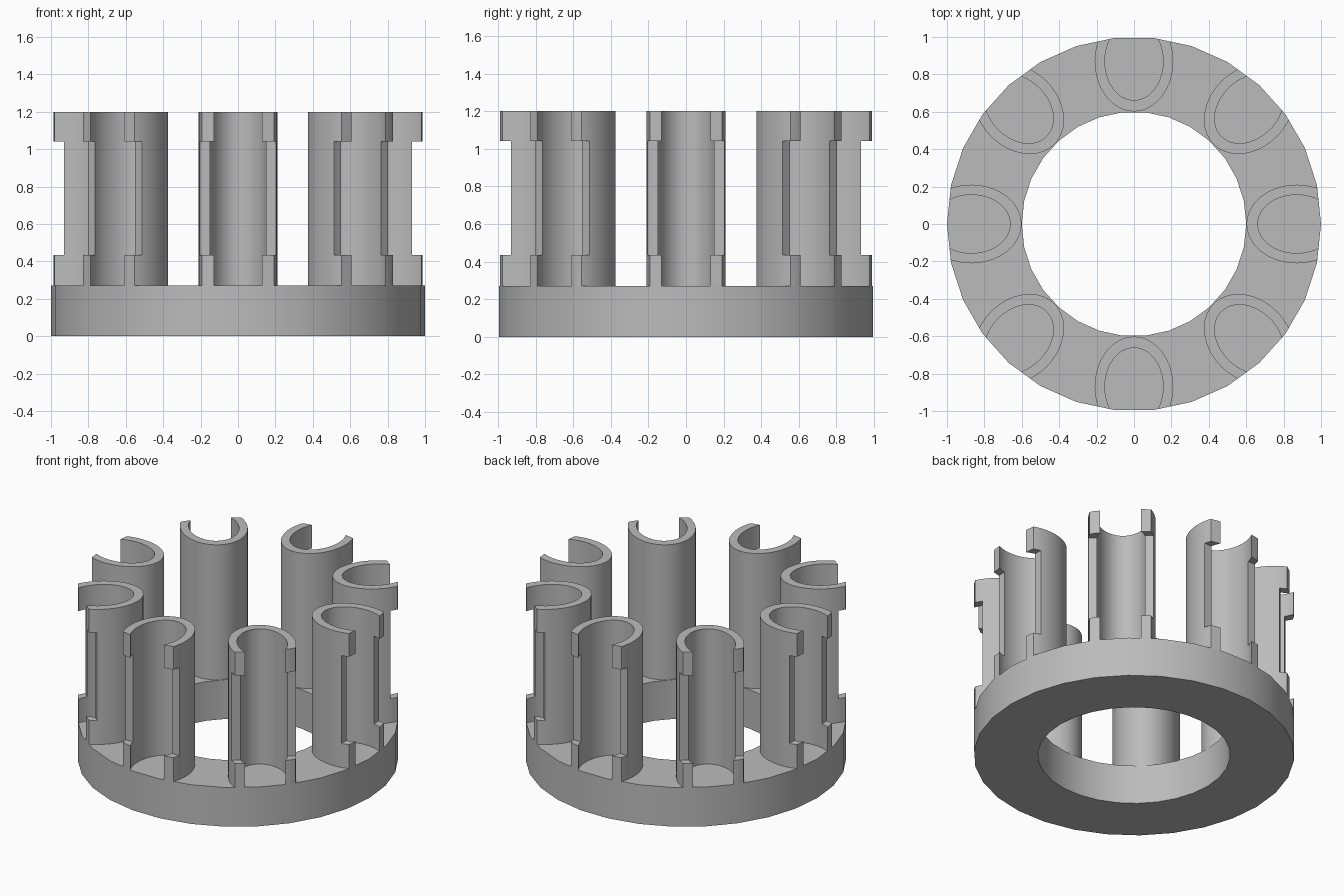
import bpy
from math import sin, cos, pi, radians
from mathutils import Matrix

cube = bpy.data.objects.get("Cube")
if cube:
    bpy.data.objects.remove(cube, do_unlink=True)

grey = bpy.data.materials.new("plain grey")
grey.use_nodes = True
grey.diffuse_color = (0.5, 0.5, 0.5, 1)
grey.node_tree.nodes["Principled BSDF"].inputs["Base Color"].default_value = (0.5, 0.5, 0.5, 1)

BASE_TOP, TUBE_TOP = 0.27, 1.2
SLOT_LOW, SLOT_HIGH, SLOT_DEPTH = 0.435, 1.04, 0.93


def ellipse(rx, ry, sides, cx=0):
    return [(cx + rx * cos(2 * pi * i / sides), ry * sin(2 * pi * i / sides))
            for i in range(sides)]


def prism(name, outer, z0, z1, inner=None):
    """Upright prism of an outline, hollow when an inner outline is given."""
    n = len(outer)
    verts, faces = [], []
    for loop in [outer] + ([inner] if inner else []):
        for z in (z0, z1):
            verts += [(x, y, z) for x, y in loop]
    for i in range(n):
        j = (i + 1) % n
        faces.append((i, j, n + j, n + i))
        if inner:
            a, b = 2 * n, 3 * n
            faces += [(a + j, a + i, b + i, b + j),
                      (n + i, n + j, b + j, b + i),
                      (j, i, a + i, a + j)]
    if not inner:
        faces += [tuple(reversed(range(n))), tuple(range(n, 2 * n))]
    mesh = bpy.data.meshes.new(name)
    mesh.from_pydata(verts, [], faces)
    mesh.materials.append(grey)
    obj = bpy.data.objects.new(name, mesh)
    bpy.context.scene.collection.objects.link(obj)
    return obj


def apply_boolean(obj, cutter, operation):
    mod = obj.modifiers.new("cut", "BOOLEAN")
    mod.operation, mod.object, mod.solver = operation, cutter, "EXACT"
    graph = bpy.context.evaluated_depsgraph_get()
    mesh = bpy.data.meshes.new_from_object(obj.evaluated_get(graph))
    obj.modifiers.clear()
    obj.data = mesh


def smooth(obj):
    obj.data.shade_smooth()
    obj.data.set_sharp_from_angle(angle=radians(30))


# Flat ring at the bottom
smooth(prism("base_ring", ellipse(1, 1, 30), 0, BASE_TOP, ellipse(0.6, 0.6, 30)))

# Helpers: rim outline that trims the tubes, and the block that recesses them
rim = prism("rim_cutter", ellipse(1, 1, 30), -1, 2)
slot = prism("slot_cutter", [(SLOT_DEPTH, -0.5), (1.5, -0.5), (1.5, 0.5), (SLOT_DEPTH, 0.5)],
             SLOT_LOW, SLOT_HIGH)
rim.hide_render = slot.hide_render = True

# Eight open oval tubes around the ring, with a recessed middle section
for k in range(8):
    turn = Matrix.Rotation(k * pi / 4, 4, "Z")
    tube = prism(f"open_tube_{k + 1}", ellipse(0.268, 0.21, 64, 0.87), BASE_TOP, TUBE_TOP,
                 ellipse(0.208, 0.156, 64, 0.87))
    tube.data.transform(turn)
    slot.matrix_world = turn
    apply_boolean(tube, rim, "INTERSECT")
    apply_boolean(tube, slot, "DIFFERENCE")
    smooth(tube)

for helper in (rim, slot):
    bpy.data.objects.remove(helper, do_unlink=True)
